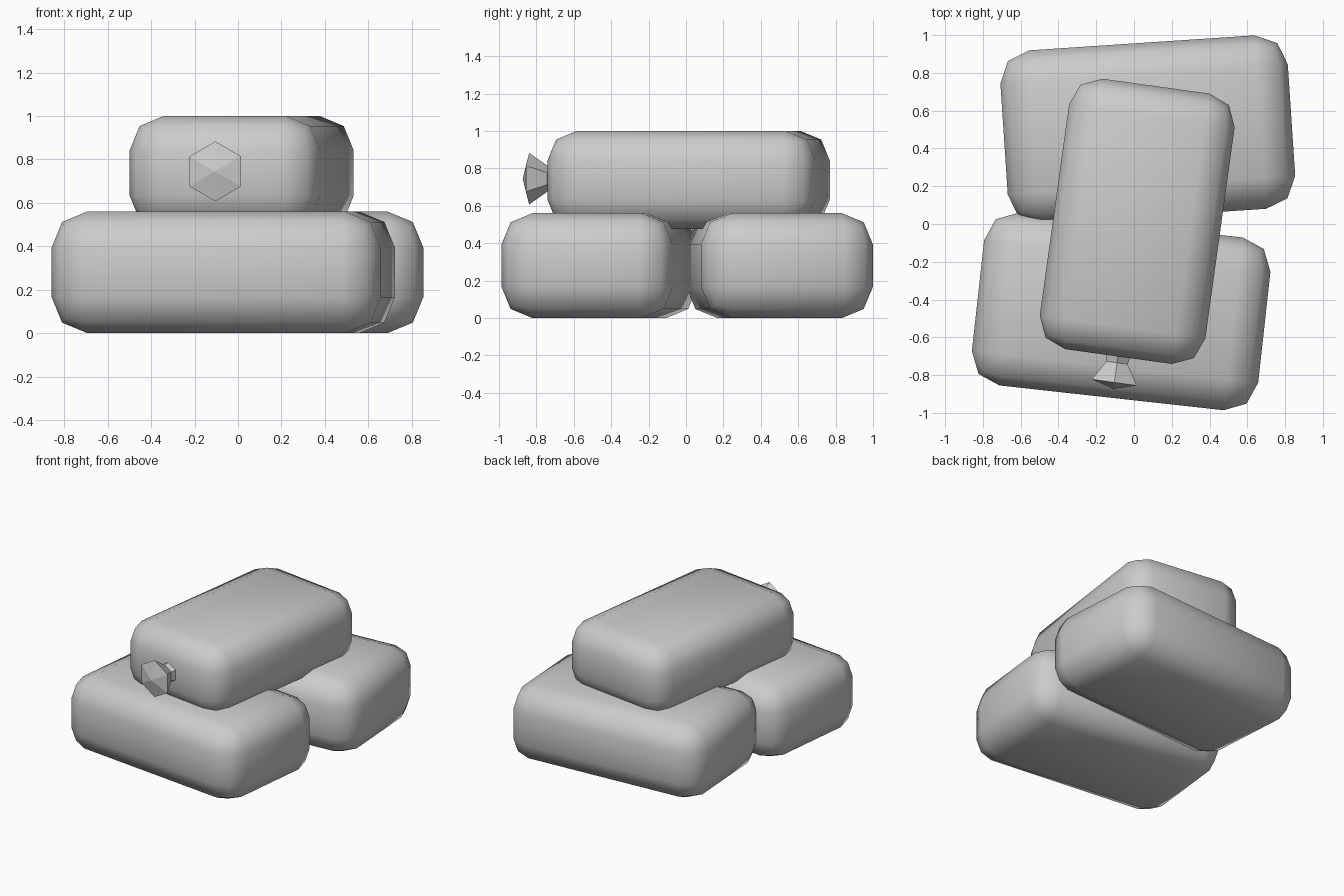
import bpy
import bmesh
from math import radians
from mathutils import Matrix, Vector

cube = bpy.data.objects.get("Cube")
if cube:
    bpy.data.objects.remove(cube, do_unlink=True)

cloth = bpy.data.materials.new("grey_cloth")
cloth.use_nodes = True
GREY = (0.6, 0.6, 0.6, 1)
cloth.diffuse_color = GREY
cloth.node_tree.nodes["Principled BSDF"].inputs["Base Color"].default_value = GREY


def add_object(name, bm, location, turn):
    mesh = bpy.data.meshes.new(name)
    bm.to_mesh(mesh)
    bm.free()
    mesh.materials.append(cloth)
    obj = bpy.data.objects.new(name, mesh)
    obj.location = location
    obj.rotation_euler.z = radians(turn)
    bpy.context.collection.objects.link(obj)
    return obj


def add_sack(name, size, location, turn, rounding):
    """Plump sack: a box with every edge rounded in two steps."""
    bm = bmesh.new()
    bmesh.ops.create_cube(bm, size=1, matrix=Matrix.Diagonal((*size, 1)))
    bmesh.ops.bevel(bm, geom=bm.edges[:], offset=rounding, segments=2,
                    profile=0.5, affect='EDGES')
    for face in bm.faces:
        face.smooth = True
    return add_object(name, bm, location, turn)


# Two sacks side by side, one across the top
add_sack("front_sack", (1.525, 0.92, 0.56), (-0.068, -0.463, 0.28), -6.3, 0.165)
add_sack("back_sack", (1.525, 0.92, 0.56), (0.073, 0.5, 0.28), 3.8, 0.165)
add_sack("top_sack", (0.885, 1.445, 0.525), (0.017, 0.014, 0.7375), -7.9, 0.158)

# Tied neck: hexagonal rings along -y, pinched and then flared, with a domed end
bm = bmesh.new()
rings = []
for y, radius in ((0.08, 0.1), (-0.035, 0.065), (-0.14, 0.138)):
    rim = Matrix.Rotation(radians(90), 3, 'X')
    ring = []
    for i in range(6):
        spoke = Matrix.Rotation(radians(60 * i), 3, 'Z') @ Vector((0, radius, 0))
        ring.append(bm.verts.new(rim @ spoke + Vector((0, y, 0))))
    rings.append(ring)
tip = bm.verts.new((0, -0.175, 0))
for i in range(6):
    j = (i + 1) % 6
    for a, b in zip(rings, rings[1:]):
        bm.faces.new((a[i], a[j], b[j], b[i]))
    bm.faces.new((rings[-1][i], rings[-1][j], tip))
bm.faces.new(rings[0])
bmesh.ops.recalc_face_normals(bm, faces=bm.faces[:])
add_object("tied_neck", bm, (-0.085, -0.7, 0.745), -7.9)
